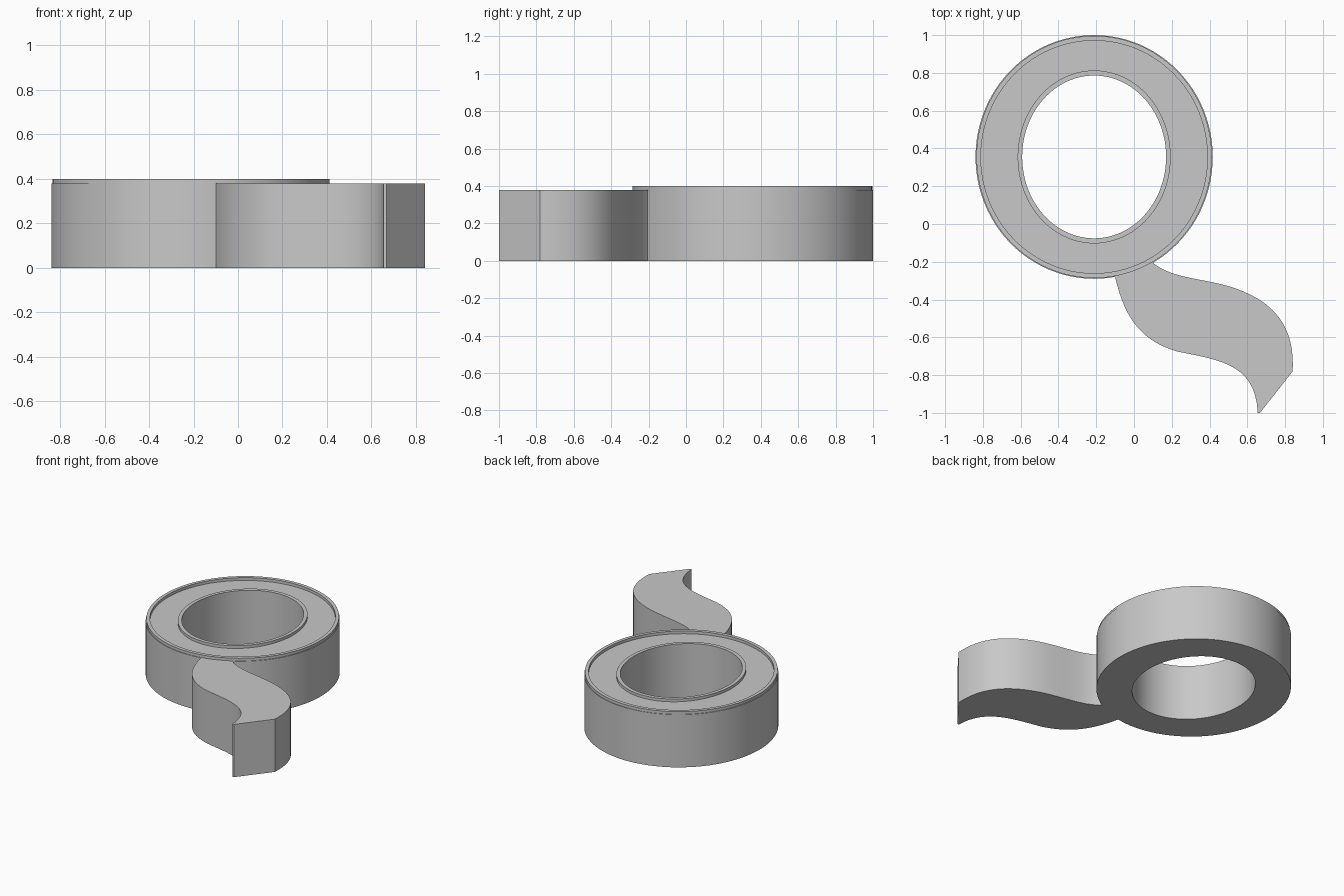
import bpy
import bmesh
from math import cos, sin, pi
from mathutils import Vector
from mathutils.geometry import interpolate_bezier

if "Cube" in bpy.data.objects:
    bpy.data.objects.remove(bpy.data.objects["Cube"], do_unlink=True)

GREY = (0.58, 0.58, 0.58, 1)
grey = bpy.data.materials.new("plain grey")
grey.use_nodes = True
grey.diffuse_color = GREY
grey.node_tree.nodes["Principled BSDF"].inputs["Base Color"].default_value = GREY

CENTRE = Vector((-0.211, 0.355))
SIDES = 96
BODY_TOP, RIM_TOP = 0.38, 0.40


def finish(name, bm):
    bmesh.ops.recalc_face_normals(bm, faces=bm.faces)
    mesh = bpy.data.meshes.new(name)
    bm.to_mesh(mesh)
    bm.free()
    mesh.materials.append(grey)
    obj = bpy.data.objects.new(name, mesh)
    bpy.context.collection.objects.link(obj)
    bpy.ops.object.select_all(action="DESELECT")
    obj.select_set(True)
    bpy.context.view_layer.objects.active = obj
    bpy.ops.object.shade_smooth_by_angle(angle=pi / 6)


def oval_ring(name, profile):
    """Sweep a closed profile of (x radius, y radius, z) round the centre."""
    bm = bmesh.new()
    loops = []
    for i in range(SIDES):
        a = 2 * pi * i / SIDES
        loops.append([bm.verts.new((CENTRE.x + rx * cos(a), CENTRE.y + ry * sin(a), z))
                      for rx, ry, z in profile])
    n = len(profile)
    for i, loop in enumerate(loops):
        after = loops[(i + 1) % SIDES]
        for j in range(n):
            k = (j + 1) % n
            bm.faces.new((loop[j], after[j], after[k], loop[k]))
    finish(name, bm)


# Letter-like ring: outer wall, raised outer rim, sunken face, raised inner rim
OUTER, RIM, GROOVE = (0.628, 0.645), (0.623, 0.641), (0.6, 0.616)
LIP, HOLE = (0.405, 0.458), (0.381, 0.431)
oval_ring("oval_ring", [
    (*OUTER, 0), (*OUTER, BODY_TOP), (*RIM, BODY_TOP), (*RIM, RIM_TOP),
    (*GROOVE, RIM_TOP), (*GROOVE, BODY_TOP), (*LIP, BODY_TOP),
    (*LIP, RIM_TOP), (*HOLE, RIM_TOP), (*HOLE, 0)])

# Wavy tail: two S-shaped sides joined by a slanted end
left_side = [((-0.10, -0.28), (-0.05, -0.5), (0.04, -0.62), (0.23, -0.675)),
             ((0.23, -0.675), (0.45, -0.72), (0.645, -0.74), (0.655, -1))]
right_side = [((0.84, -0.78), (0.85, -0.58), (0.78, -0.42), (0.52, -0.335)),
              ((0.52, -0.335), (0.36, -0.285), (0.2, -0.29), (0.10, -0.205))]


def trace(segments):
    points = []
    for seg in segments:
        curve = interpolate_bezier(*[Vector(p) for p in seg], 16)
        points += curve[1:] if points else curve
    return points


outline = trace(left_side) + [Vector((0.667, -1))] + trace(right_side) + [Vector((0, -0.248))]
bm = bmesh.new()
base = bm.faces.new([bm.verts.new((p.x, p.y, 0)) for p in outline])
top = bmesh.ops.extrude_face_region(bm, geom=[base])["geom"]
bmesh.ops.translate(bm, vec=(0, 0, BODY_TOP),
                    verts=[v for v in top if isinstance(v, bmesh.types.BMVert)])
if not any(f.calc_center_median().z < 0.001 for f in bm.faces):
    bm.faces.new([v for v in bm.verts if v.co.z < 0.001])
finish("wavy_tail", bm)
